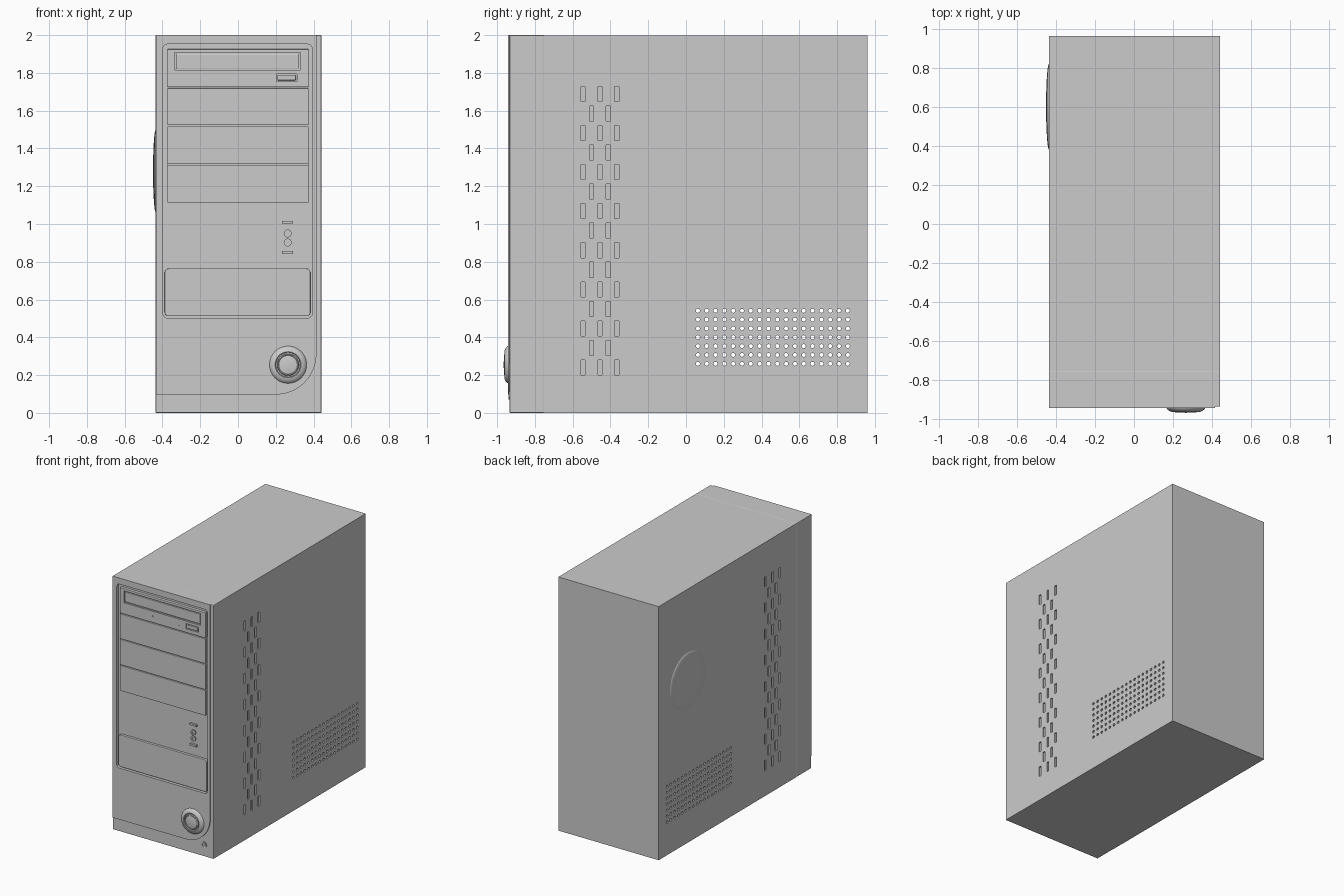
import bpy, bmesh, math
from mathutils import Vector

if "Cube" in bpy.data.objects:
    bpy.data.objects.remove(bpy.data.objects["Cube"])


def add_box(bm, x, y, z):
    c = [bm.verts.new((a, b, d)) for d in z for b in y for a in x]
    for f in ((0, 2, 3, 1), (4, 5, 7, 6), (0, 1, 5, 4), (2, 6, 7, 3), (0, 4, 6, 2), (1, 3, 7, 5)):
        bm.faces.new([c[i] for i in f])


def add_prism(bm, pts, y0, y1):
    """Extrude an x-z outline along y."""
    a = [bm.verts.new((p[0], y0, p[1])) for p in pts]
    b = [bm.verts.new((p[0], y1, p[1])) for p in pts]
    bm.faces.new(a)
    bm.faces.new(b[::-1])
    for i in range(len(pts)):
        j = (i + 1) % len(pts)
        bm.faces.new((a[j], a[i], b[i], b[j]))


def arc(cx, cz, r, a0, a1, n):
    return [(cx + r * math.cos(math.radians(a0 + (a1 - a0) * i / n)),
             cz + r * math.sin(math.radians(a0 + (a1 - a0) * i / n))) for i in range(n + 1)]


def round_rect(x0, x1, z0, z1, r, n=5):
    return (arc(x1 - r, z1 - r, r, 0, 90, n) + arc(x0 + r, z1 - r, r, 90, 180, n)
            + arc(x0 + r, z0 + r, r, 180, 270, n) + arc(x1 - r, z0 + r, r, 270, 360, n))


def finish(bm, name, bevel=0.0, smooth=False):
    bmesh.ops.recalc_face_normals(bm, faces=bm.faces)
    me = bpy.data.meshes.new(name)
    bm.to_mesh(me)
    bm.free()
    ob = bpy.data.objects.new(name, me)
    bpy.context.collection.objects.link(ob)
    if bevel:
        m = ob.modifiers.new("bevel", "BEVEL")
        m.width, m.segments, m.limit_method = bevel, 2, 'ANGLE'
    if smooth:
        bpy.ops.object.select_all(action='DESELECT')
        ob.select_set(True)
        bpy.context.view_layer.objects.active = ob
        bpy.ops.object.shade_smooth_by_angle(angle=math.radians(35))
    return ob


def box(name, x, y, z, bevel=0.0):
    bm = bmesh.new()
    add_box(bm, x, y, z)
    return finish(bm, name, bevel)


def prism(name, pts, y0, y1, bevel=0.0):
    bm = bmesh.new()
    add_prism(bm, pts, y0, y1)
    return finish(bm, name, bevel)


def lathe(name, centre, axis, profile, n=40):
    """Revolve (radius, height) points around an outward axis."""
    bm = bmesh.new()
    c, ax = Vector(centre), Vector(axis)
    u = Vector((0, 0, 1))
    vs = [bm.verts.new(c + u * r + ax * h) for r, h in profile]
    es = [bm.edges.new(p) for p in zip(vs, vs[1:])]
    bmesh.ops.spin(bm, geom=vs + es, cent=c, axis=ax, angle=2 * math.pi, steps=n, use_duplicate=False)
    bmesh.ops.remove_doubles(bm, verts=bm.verts, dist=1e-5)
    return finish(bm, name, smooth=True)


def cut(ob, fill):
    """Subtract the shapes that fill(bm) draws."""
    bm = bmesh.new()
    fill(bm)
    tool = finish(bm, "cutter")
    tool.hide_render = True
    m = ob.modifiers.new("cut", "BOOLEAN")
    m.operation, m.object, m.solver = 'DIFFERENCE', tool, 'EXACT'
    bpy.context.view_layer.update()
    me = bpy.data.meshes.new_from_object(ob.evaluated_get(bpy.context.evaluated_depsgraph_get()))
    ob.modifiers.clear()
    ob.data = me
    bpy.data.objects.remove(tool)


XL, XR = -0.435, 0.44
FRONT = -0.942

# Case shell with vents on both sides
case = box("case_shell", (XL, XR), (-0.755, 0.962), (0, 1.999))


def vents(bm):
    for s in (XL, XR):
        x = (s - 0.012, s + 0.012)
        for col in range(5):
            y = -0.545 + 0.0445 * col
            odd = col % 2
            for row in range(7 if odd else 8):
                z = 0.24 + 0.207 * row + 0.104 * odd
                add_box(bm, x, (y - 0.011, y + 0.011), (z - 0.04, z + 0.04))
        for i in range(18):
            for j in range(7):
                y, z = 0.063 + 0.0467 * i, 0.26 + 0.0468 * j
                ring = [(s - 0.012, p[0], p[1]) for p in arc(y, z, 0.011, 0, 315, 7)]
                a = [bm.verts.new(p) for p in ring]
                b = [bm.verts.new((s + 0.012, p[1], p[2])) for p in ring]
                bm.faces.new(a)
                bm.faces.new(b[::-1])
                for k in range(8):
                    bm.faces.new((a[k - 1], a[k], b[k], b[k - 1]))


cut(case, vents)
# Open the round holes into the hollow case
bm = bmesh.new()
bm.from_mesh(case.data)
floors = [f for f in bm.faces if abs(f.normal.x) > 0.9 and f.calc_center_median().y > 0
          and XL + 0.006 < f.calc_center_median().x < XR - 0.006]
bmesh.ops.delete(bm, geom=floors, context='FACES')
bm.to_mesh(case.data)
bm.free()

# Front bezel and raised faceplate with a swept lower corner
bezel = box("front_bezel", (XL - 0.001, XR + 0.001), (-0.934, -0.75), (0, 2), 0.004)
outline = [(XL, 2), (XL, 0.097)] + arc(0.2, 0.312, 0.215, 270, 360, 16) + [(0.415, 2)]
plate = prism("faceplate", outline, FRONT, -0.925)
for ob in (bezel, plate):
    cut(ob, lambda b: add_prism(b, round_rect(-0.398, 0.393, 0.502, 1.952, 0.025), -0.96, -0.918))

# Inset door panels
upper = prism("upper_inset_panel", round_rect(-0.388, 0.383, 0.772, 1.942, 0.02), -0.937, -0.915, 0.003)
lower = prism("lower_inset_panel", round_rect(-0.388, 0.383, 0.512, 0.764, 0.02), -0.937, -0.915, 0.003)


def upper_cuts(b):
    y = (-0.96, -0.925)
    add_box(b, (-0.377, 0.377), y, (1.107, 1.93))                     # drive bay opening
    add_box(b, (-0.349, -0.341), y, (0.80, 1.06))                     # small bay grooves
    add_box(b, (0.167, 0.175), y, (0.80, 1.06))
    add_box(b, (-0.341, 0.167), y, (0.80, 0.806))
    for z in (1.01, 0.85):
        add_box(b, (0.224, 0.301), y, (z - 0.017, z + 0.017))         # usb sockets
    add_prism(b, round_rect(0.236, 0.29, 0.877, 0.975, 0.026), -0.96, -0.928)


cut(upper, upper_cuts)

# Port inserts
for i, z in enumerate((1.01, 0.85)):
    box(f"usb_tongue_{i + 1}", (0.234, 0.291), (-0.936, -0.92), (z - 0.008, z + 0.006))
for i, z in enumerate((0.95, 0.902)):
    lathe(f"audio_jack_{i + 1}", (0.263, -0.928, z), (0, -1, 0),
          [(0.021, 0), (0.021, 0.008), (0.011, 0.008), (0.011, 0.001), (0, 0.001)], 20)

# Bay covers
levels = [1.11, 1.315, 1.52, 1.722]
for i, z in enumerate(levels[:3]):
    box(f"bay_cover_{i + 1}", (-0.373, 0.373), (-0.94, -0.92), (z + 0.003, levels[i + 1] - 0.003), 0.003)

# Optical drive
drive = box("optical_drive", (-0.373, 0.373), (-0.94, -0.915), (1.725, 1.926), 0.003)


def drive_cuts(b):
    add_box(b, (-0.337, 0.332), (-0.96, -0.928), (1.815, 1.908))
    add_box(b, (0.203, 0.312), (-0.96, -0.928), (1.755, 1.795))
    add_box(b, (0.142, 0.148), (-0.96, -0.935), (1.764, 1.786))
    add_box(b, (-0.086, -0.078), (-0.96, -0.935), (1.772, 1.78))


cut(drive, drive_cuts)
box("disc_tray", (-0.329, 0.324), (-0.938, -0.92), (1.823, 1.90), 0.004)
box("eject_button", (0.209, 0.306), (-0.942, -0.92), (1.761, 1.789), 0.003)

# Power button on its domed collar
lathe("power_collar", (0.265, FRONT, 0.255), (0, -1, 0),
      [(0.1, -0.003), (0.097, 0.004), (0.088, 0.012), (0.077, 0.018), (0.069, 0.02),
       (0.065, 0.018), (0.064, 0.008), (0, 0.008)])
lathe("power_button", (0.265, FRONT, 0.255), (0, -1, 0),
      [(0.058, 0.006), (0.058, 0.018), (0.053, 0.022), (0.049, 0.019), (0.03, 0.022), (0, 0.024)])

# Reset button
lathe("reset_button", (0.36, -0.934, 0.093), (0, -1, 0),
      [(0.022, -0.002), (0.022, 0.005), (0.015, 0.005), (0.015, 0.002), (0.011, 0.002),
       (0.011, 0.006), (0, 0.007)], 24)

# Shallow dome on the left panel
lathe("left_side_dome", (XL, 0.6, 1.28), (-1, 0, 0),
      [(0.22 * math.cos(t * math.pi / 16), 0.015 * math.sin(t * math.pi / 16)) for t in range(9)], 48)
